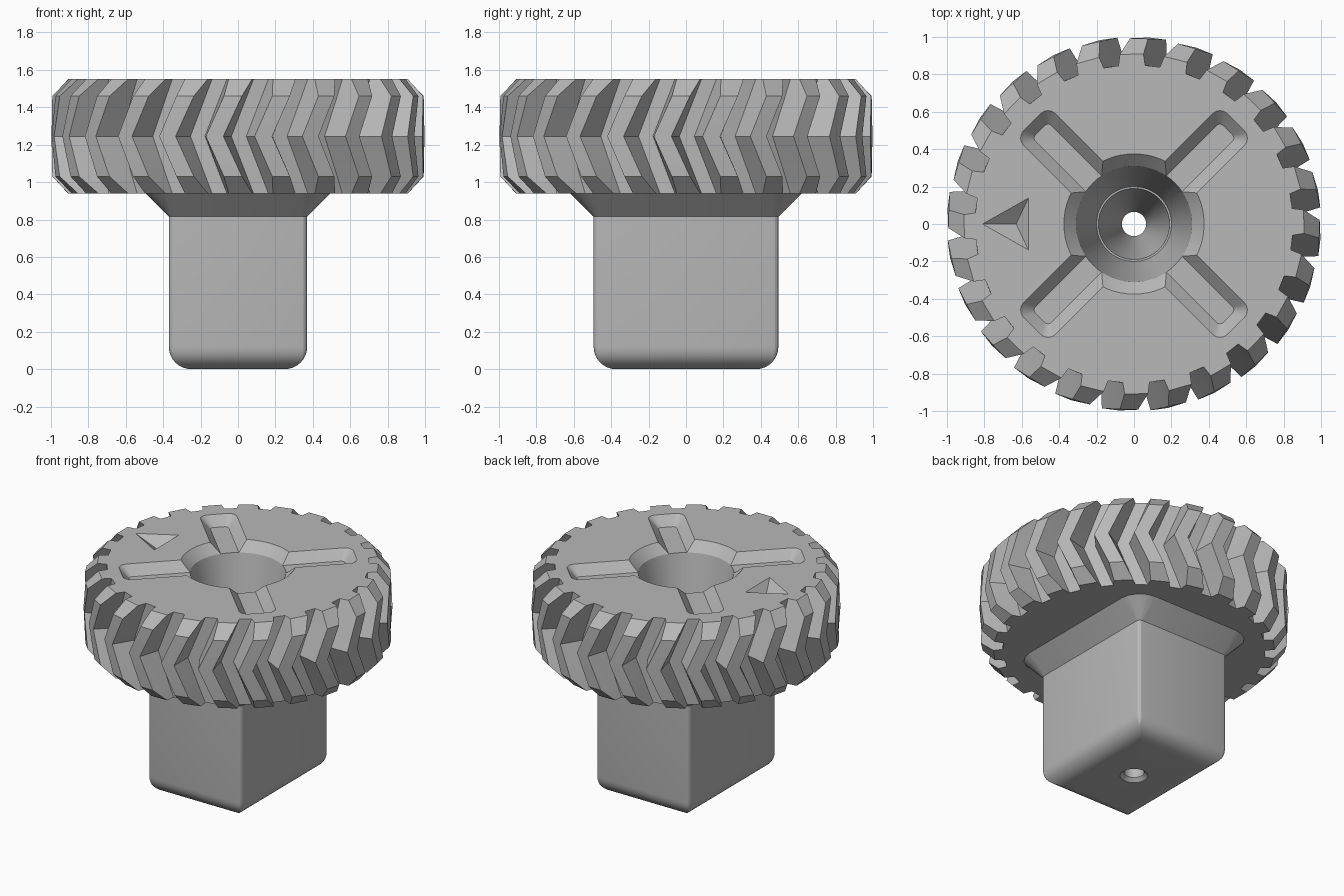
import bpy, bmesh
from math import sin, cos, pi, radians
from mathutils import Matrix

if "Cube" in bpy.data.objects:
    bpy.data.objects.remove(bpy.data.objects["Cube"])

GREY = (0.48, 0.48, 0.48, 1)
grey = bpy.data.materials.new("plain grey")
grey.use_nodes = True
grey.diffuse_color = GREY
grey.node_tree.nodes["Principled BSDF"].inputs["Base Color"].default_value = GREY

BASE, MID, TOP = 0.94, 1.245, 1.55
RECESS = 1.485          # floor height of the recesses in the top


def loft(bm, rings):
    """Skin a stack of equal-length closed rings and cap both ends."""
    loops = [[bm.verts.new(p) for p in ring] for ring in rings]
    for low, high in zip(loops, loops[1:]):
        for i in range(len(low)):
            j = (i + 1) % len(low)
            bm.faces.new((low[i], low[j], high[j], high[i]))
    bm.faces.new(loops[0][::-1])
    bm.faces.new(loops[-1])


def make(name, bm):
    bmesh.ops.recalc_face_normals(bm, faces=bm.faces)
    mesh = bpy.data.meshes.new(name)
    bm.to_mesh(mesh)
    bm.free()
    mesh.materials.append(grey)
    obj = bpy.data.objects.new(name, mesh)
    bpy.context.collection.objects.link(obj)
    return obj


def rounded_rect(x0, x1, y0, y1, z, r, steps=4):
    """Counter-clockwise rectangle with rounded corners."""
    points = []
    corners = ((x1 - r, y1 - r), (x0 + r, y1 - r), (x0 + r, y0 + r), (x1 - r, y0 + r))
    for k, (cx, cy) in enumerate(corners):
        for s in range(steps + 1):
            a = (k + s / steps) * pi / 2
            points.append((cx + r * cos(a), cy + r * sin(a), z))
    return points


def circle(r, z, n=64):
    return [(r * cos(2 * pi * i / n), r * sin(2 * pi * i / n), z) for i in range(n)]


# Tread wheel: chevron teeth that taper outwards from a round core
TEETH, CORE = 24, 0.85
PITCH = 360 / TEETH


def tread_ring(z, radius):
    points = []
    half_floor = 2.7
    half_mouth = half_floor + (radius - CORE) * 14
    groove = 0.3 + 8 * abs(z - MID) / (TOP - MID)
    for t in range(TEETH):
        c = groove + t * PITCH
        for a, r in ((c - half_floor, CORE), (c + half_floor, CORE),
                     (c + half_mouth, radius), (c + PITCH - half_mouth, radius)):
            points.append((r * cos(radians(a)), r * sin(radians(a)), z))
    return points


bm = bmesh.new()
loft(bm, [tread_ring(z, r) for z, r in
          ((BASE, 0.91), (1.03, 0.993), (MID, 1.0), (1.46, 0.993), (TOP, 0.91))])
wheel = make("tread_wheel", bm)

# Stem: block with a rounded foot and a flared neck
HX, HY, FOOT, EDGE = 0.37, 0.494, 0.12, 0.03


def stem_ring(z, grow):
    x, y = HX + grow, HY + grow
    return rounded_rect(-x, x, -y, y, z, max(EDGE + grow, 0.006))


bm = bmesh.new()
rings = []
for s in range(9):
    a = s / 8 * pi / 2
    rings.append(stem_ring(FOOT * (1 - sin(a)), -FOOT * (1 - cos(a))))
rings.reverse()
rings.sort(key=lambda ring: ring[0][2])
rings += [stem_ring(0.815, 0), stem_ring(BASE, BASE - 0.815)]
loft(bm, rings)
stem = make("stem", bm)

# Bore cutter: funnel stepping down to a countersunk through hole
bm = bmesh.new()
loft(bm, [circle(r, z) for r, z in
          ((0.14, -0.05), (0.065, 0.025), (0.065, 0.3), (0.19, 0.96),
           (0.2, 0.96), (0.31, RECESS), (0.41, RECESS + 0.1))])
bore = make("bore_cutter", bm)

# Slot cutters: four diagonal slots with sloping walls
bm = bmesh.new()
for k in range(4):
    turn = Matrix.Rotation(radians(45 + 90 * k), 3, "Z")
    slot = bmesh.new()
    loft(slot, [rounded_rect(0.21, 0.71 + g, -0.06 - g, 0.06 + g, z, r)
                for g, z, r in ((0, RECESS, 0.025), (0.12, 2 * TOP - RECESS, 0.085))])
    slot.transform(turn.to_4x4())
    part = bpy.data.meshes.new("slot_part")
    slot.to_mesh(part)
    slot.free()
    bm.from_mesh(part)
    bpy.data.meshes.remove(part)
slots = make("slot_cutter", bm)

# Pointer cutter: sunken three-sided pyramid, continued above the top face
bm = bmesh.new()
deep = (-0.63, 0, TOP - 0.07)
rim = []
for x, y in ((-0.81, 0), (-0.565, -0.138), (-0.565, 0.138)):
    rim.append(bm.verts.new((2 * x - deep[0], 2 * y, TOP + 0.07)))
tip = bm.verts.new(deep)
bm.faces.new(rim)
for i in range(3):
    bm.faces.new((rim[i], tip, rim[(i + 1) % 3]))
pointer = make("pointer_cutter", bm)

# Cut the recesses and finish the shading
for obj, cutters in ((wheel, (bore, slots, pointer)), (stem, (bore,))):
    bpy.ops.object.select_all(action="DESELECT")
    obj.select_set(True)
    bpy.context.view_layer.objects.active = obj
    for cutter in cutters:
        mod = obj.modifiers.new(cutter.name, "BOOLEAN")
        mod.operation = "DIFFERENCE"
        mod.solver = "EXACT"
        mod.object = cutter
        bpy.ops.object.modifier_apply(modifier=mod.name)
    bpy.ops.object.shade_smooth_by_angle(angle=radians(22))

for cutter in (bore, slots, pointer):
    bpy.data.objects.remove(cutter)
